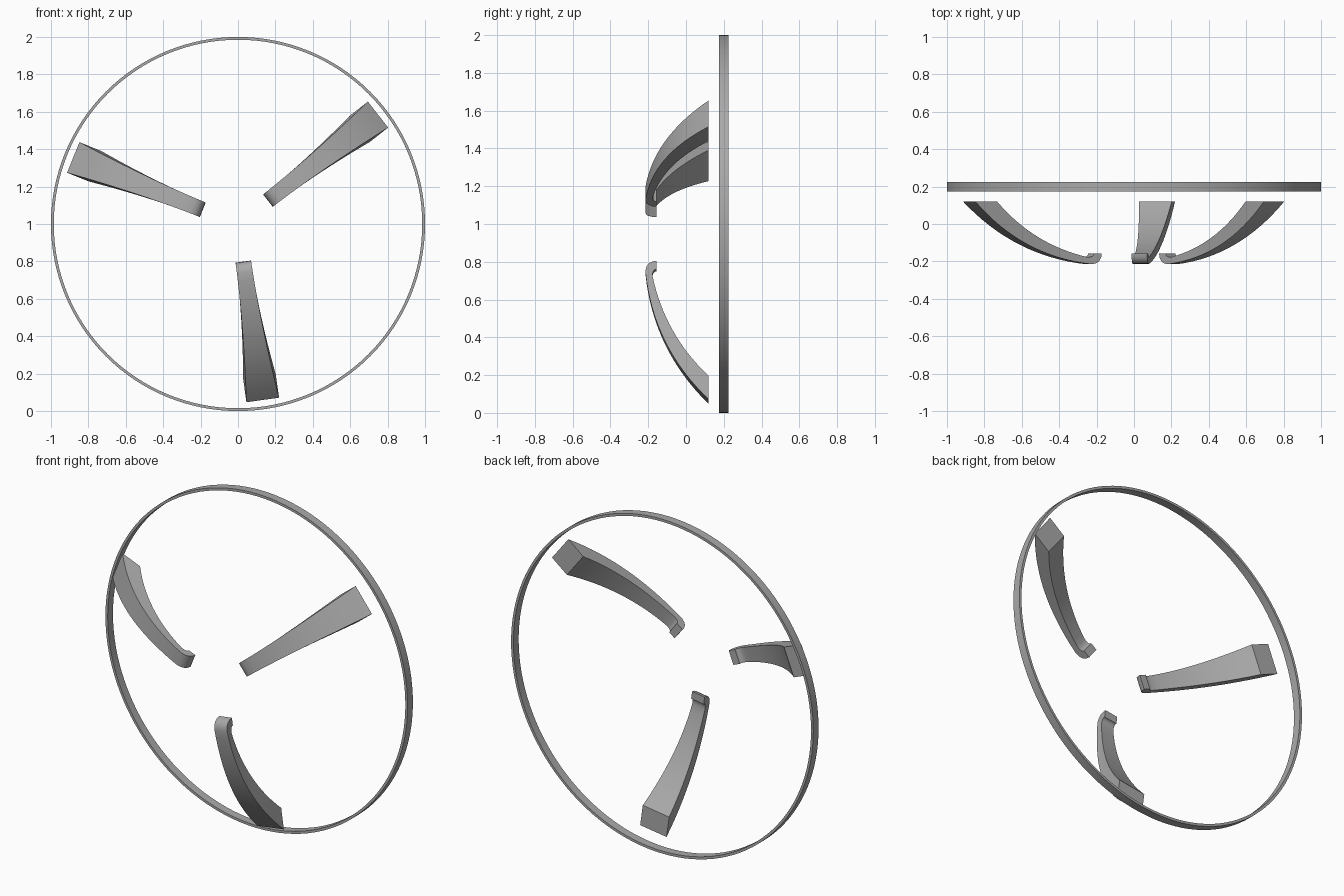
import bpy
import math
from mathutils import Vector

old = bpy.data.objects.get("Cube")
if old:
    bpy.data.objects.remove(old, do_unlink=True)

grey = bpy.data.materials.new("mid grey")
grey.use_nodes = True
GREY = (0.4, 0.4, 0.4, 1)
grey.diffuse_color = GREY
grey.node_tree.nodes["Principled BSDF"].inputs["Base Color"].default_value = GREY


def build(name, verts, faces, angle):
    mesh = bpy.data.meshes.new(name)
    mesh.from_pydata(verts, [], faces)
    mesh.materials.append(grey)
    obj = bpy.data.objects.new(name, mesh)
    bpy.context.collection.objects.link(obj)
    bpy.ops.object.select_all(action='DESELECT')
    bpy.context.view_layer.objects.active = obj
    obj.select_set(True)
    bpy.ops.object.mode_set(mode='EDIT')
    bpy.ops.mesh.select_all(action='SELECT')
    bpy.ops.mesh.normals_make_consistent(inside=False)
    bpy.ops.object.mode_set(mode='OBJECT')
    bpy.ops.object.shade_smooth_by_angle(angle=math.radians(angle))
    return obj


def arc(a, b, sag, n):
    """Points from a to b, bowed forward by sag."""
    a, b = Vector(a), Vector(b)
    d = b - a
    side = Vector((d.y, -d.x)).normalized()
    return [a + d * t + side * sag * 4 * t * (1 - t)
            for t in (i / n for i in range(n + 1))]


def sweep_faces(rows, closed):
    """Quads joining rows of four section points."""
    faces = []
    for i in range(rows if closed else rows - 1):
        j = (i + 1) % rows
        for k in range(4):
            m = (k + 1) % 4
            faces.append((i * 4 + k, i * 4 + m, j * 4 + m, j * 4 + k))
    if not closed:
        last = (rows - 1) * 4
        faces += [(0, 1, 2, 3), tuple(last + k for k in (3, 2, 1, 0))]
    return faces


# Thin outer hoop
SEG = 128
section = [(1.0, 0.175), (1.0, 0.225), (0.985, 0.225), (0.985, 0.175)]
hoop = [(r * math.cos(a), y, 1 + r * math.sin(a))
        for a in (math.tau * i / SEG for i in range(SEG)) for r, y in section]
build("outer_hoop", hoop, sweep_faces(SEG, True), 30)

# Arm side profile as (radius, y): hooked tip, then a widening bow
front = [Vector(p) for p in [(0.203, -0.157), (0.206, -0.178), (0.217, -0.198),
                             (0.235, -0.21)]]
back = [Vector(p) for p in [(0.248, -0.157), (0.25, -0.166), (0.256, -0.172),
                            (0.267, -0.176)]]
front += arc((0.26, -0.215), (0.95, 0.12), 0.070, 16)
back += arc((0.285, -0.177), (0.825, 0.12), 0.047, 16)


def arm(name, degrees):
    a = math.radians(degrees)
    out = Vector((math.cos(a), 0, math.sin(a)))
    across = Vector((-math.sin(a), 0, math.cos(a)))
    verts = []
    for f, b in zip(front, back):
        t = max(0, (f.x - 0.21) / 0.74)
        w = 0.042 + 0.046 * t ** 1.7
        for p, s in ((f, -w), (f, w), (b, w), (b, -w)):
            verts.append(out * p.x + across * s + Vector((0, p.y, 1)))
    build(name, verts, sweep_faces(len(front), False), 35)


for name, deg in (("left_arm", 38), ("right_arm", 158), ("lower_arm", -82)):
    arm(name, deg)
